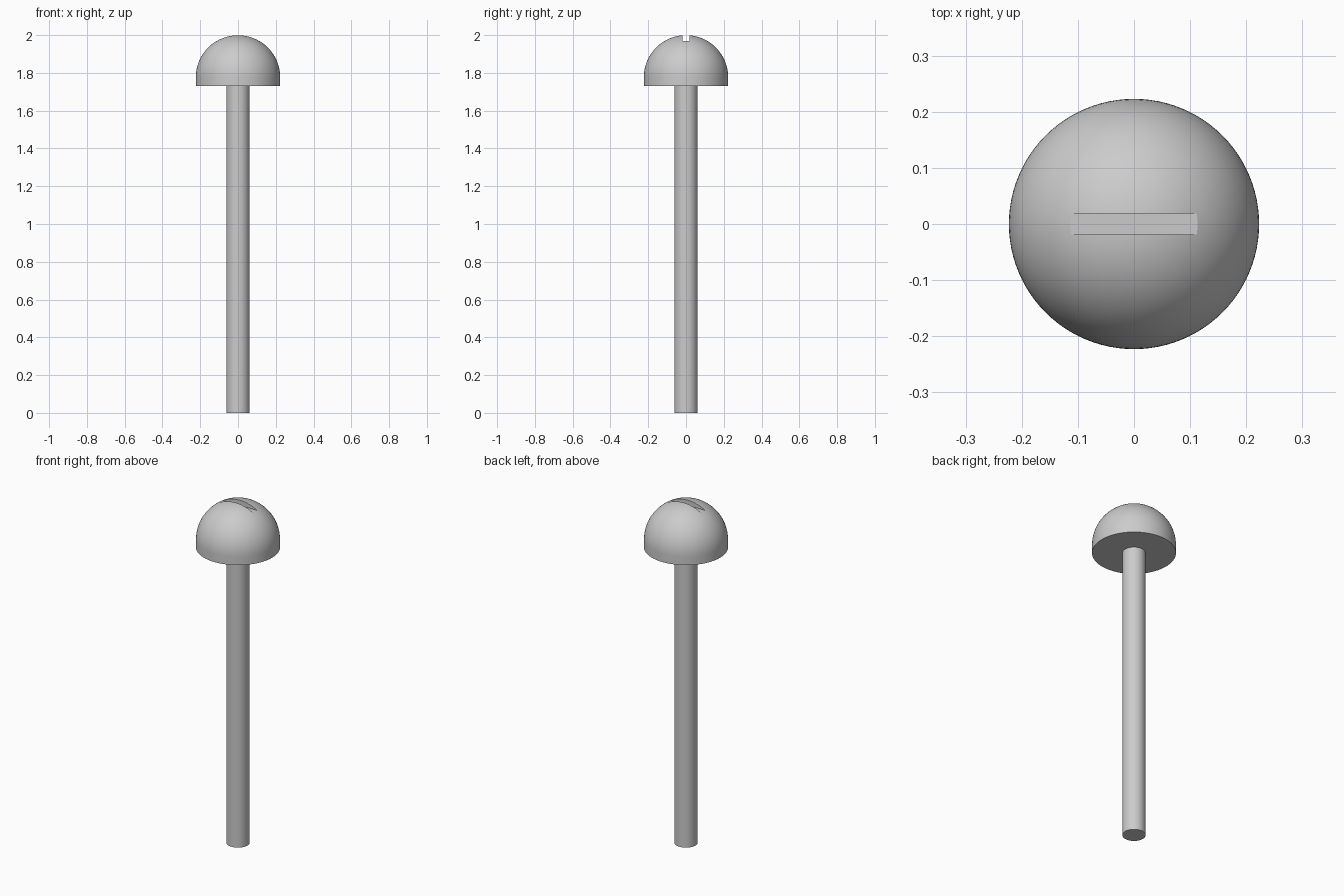
import bpy, bmesh, math

HEAD_R, SHAFT_R = 0.223, 0.062
HEAD_BASE, TOP = 1.73, 2.0
SLOT_FLOOR, SLOT_WIDTH = 1.969, 0.038
SEGMENTS, ARC_STEPS = 96, 24

if "Cube" in bpy.data.objects:
    bpy.data.objects.remove(bpy.data.objects["Cube"], do_unlink=True)

steel = bpy.data.materials.new("grey steel")
steel.use_nodes = True
colour = (0.6, 0.6, 0.6, 1)
steel.diffuse_color = colour
steel.node_tree.nodes["Principled BSDF"].inputs["Base Color"].default_value = colour


def make_object(name, bm):
    bmesh.ops.recalc_face_normals(bm, faces=bm.faces)
    mesh = bpy.data.meshes.new(name)
    bm.to_mesh(mesh)
    bm.free()
    mesh.materials.append(steel)
    obj = bpy.data.objects.new(name, mesh)
    bpy.context.collection.objects.link(obj)
    return obj


def lathe(name, profile):
    """Spin an (r, z) profile that starts and ends on the axis."""
    bm = bmesh.new()
    verts = [bm.verts.new((r, 0, z)) for r, z in profile]
    edges = [bm.edges.new(pair) for pair in zip(verts, verts[1:])]
    bmesh.ops.spin(bm, geom=verts + edges, cent=(0, 0, 0), axis=(0, 0, 1),
                   angle=math.tau, steps=SEGMENTS)
    bmesh.ops.remove_doubles(bm, verts=bm.verts, dist=1e-5)
    return make_object(name, bm)


def smooth(obj):
    bpy.ops.object.select_all(action='DESELECT')
    obj.select_set(True)
    bpy.context.view_layer.objects.active = obj
    bpy.ops.object.shade_smooth_by_angle(angle=math.radians(30))


# Shaft: plain straight rod ending under the head
shaft = lathe("shaft", [(0, 0), (SHAFT_R, 0), (SHAFT_R, HEAD_BASE), (0, HEAD_BASE)])
smooth(shaft)

# Head: short cylindrical rim topped by a hemisphere
centre = TOP - HEAD_R
arc = [(HEAD_R * math.cos(a), centre + HEAD_R * math.sin(a))
       for a in (math.pi / 2 * i / ARC_STEPS for i in range(ARC_STEPS))]
head = lathe("head", [(0, HEAD_BASE), (HEAD_R, HEAD_BASE)] + arc + [(0, TOP)])

# Driver slot: flat-floored groove across the crown
bm = bmesh.new()
bmesh.ops.create_cube(bm, size=1)
bmesh.ops.scale(bm, vec=(HEAD_R * 2, SLOT_WIDTH, 0.1), verts=bm.verts)
bmesh.ops.translate(bm, vec=(0, 0, SLOT_FLOOR + 0.05), verts=bm.verts)
cutter = make_object("slot_cutter", bm)

cut = head.modifiers.new("driver slot", 'BOOLEAN')
cut.operation = 'DIFFERENCE'
cut.solver = 'EXACT'
cut.object = cutter
bpy.ops.object.select_all(action='DESELECT')
head.select_set(True)
bpy.context.view_layer.objects.active = head
bpy.ops.object.modifier_apply(modifier=cut.name)
bpy.data.objects.remove(cutter, do_unlink=True)
smooth(head)
